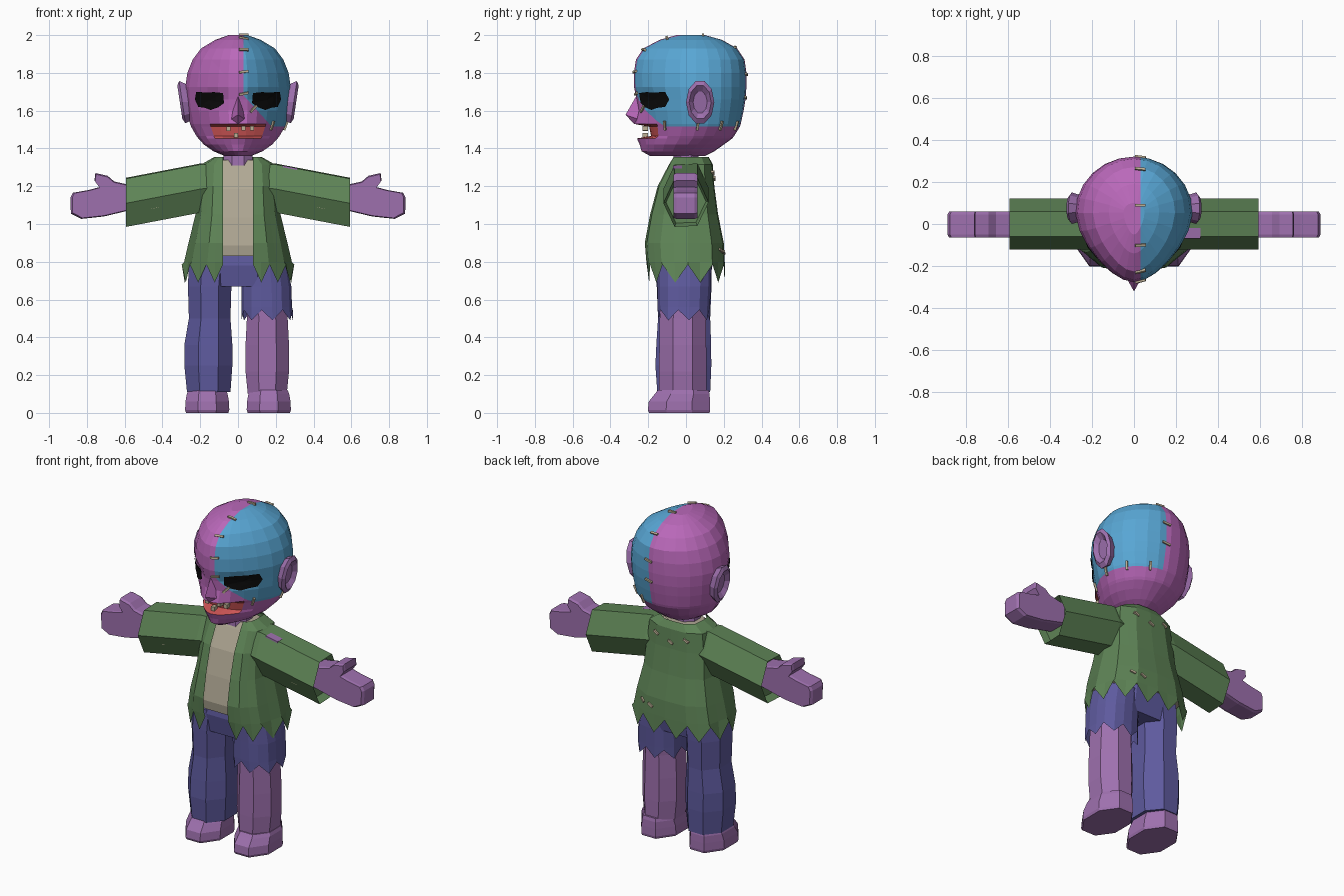
import bpy, bmesh, math
from mathutils import Vector, Matrix
from mathutils.bvhtree import BVHTree

if "Cube" in bpy.data.objects:
    bpy.data.objects.remove(bpy.data.objects["Cube"])

def lin(c):
    c /= 255
    return c / 12.92 if c < 0.04 else ((c + 0.055) / 1.055) ** 2.4

def mat(name, r, g, b):
    m = bpy.data.materials.new(name)
    m.diffuse_color = (lin(r), lin(g), lin(b), 1)
    m.use_nodes = True
    m.node_tree.nodes["Principled BSDF"].inputs["Base Color"].default_value = m.diffuse_color
    return m

PINK, BLUE = mat("head pink", 186, 104, 186), mat("head blue", 88, 166, 212)
SKIN, GREEN = mat("skin purple", 158, 112, 174), mat("jacket green", 94, 132, 86)
INDIGO, SHIRT = mat("trouser indigo", 94, 90, 158), mat("shirt beige", 176, 168, 148)
BLACK, RED = mat("eye black", 10, 10, 10), mat("mouth red", 208, 86, 86)
CREAM = mat("stitch cream", 190, 176, 150)

def finish(name, bm, *mats, normals=True):
    if normals:
        bmesh.ops.recalc_face_normals(bm, faces=bm.faces)
    me = bpy.data.meshes.new(name)
    bm.to_mesh(me)
    ob = bpy.data.objects.new(name, me)
    bpy.context.collection.objects.link(ob)
    for m in mats:
        me.materials.append(m)
    return ob

def loft(rings, closed=True, caps=True):
    bm = bmesh.new()
    vs = [[bm.verts.new(p) for p in r] for r in rings]
    n = len(vs[0])
    for a, b in zip(vs, vs[1:]):
        for i in range(n if closed else n - 1):
            j = (i + 1) % n
            bm.faces.new((a[i], a[j], b[j], b[i]))
    if caps:
        bm.faces.new(vs[0])
        bm.faces.new(vs[-1])
    bmesh.ops.recalc_face_normals(bm, faces=bm.faces)
    return bm

def octagon(z, cx, cy, rx, ry, n=8, jag=0):
    k = 1 / math.cos(math.pi / 8)
    return [(cx + k * rx * max(-.924, min(.924, math.cos(t))), cy + k * ry * max(-.924, min(.924, math.sin(t))),
             z + jag * (i % 2))
            for i, t in ((i, math.tau * (i + .5 * 8 / 8) / n) for i in range(n))]

# Head: stacked tapered rings (z, half width, front y, back y, lip bump)
RINGS = [(1.36, .07, -.19, .10, 0), (1.385, .13, -.235, .15, 0), (1.42, .18, -.24, .20, -.005),
         (1.453, .21, -.235, .245, -.025), (1.466, .22, -.235, .255, .05), (1.515, .248, -.235, .285, .04),
         (1.53, .254, -.24, .29, -.035), (1.60, .268, -.255, .305, 0), (1.66, .275, -.262, .315, 0),
         (1.725, .279, -.275, .32, 0), (1.80, .268, -.276, .32, 0), (1.87, .24, -.265, .31, 0),
         (1.93, .195, -.225, .27, 0), (1.975, .12, -.14, .19, 0), (2.0, .05, -.05, .1, 0)]

def head_ring(z, w, yf, yb, bump):
    yc, pts = (yf + yb) / 2 + .03, []
    for i in range(24):
        t = math.tau * i / 24
        c = math.cos(t)
        x = w * math.sin(t) * (1 - .3 * max(0, c) ** 1.5)
        y = yc - c * ((yc - yf) if c > 0 else (yb - yc))
        if c > 0:
            y += bump * max(0, 1 - (x / .14) ** 2)
            if z == 1.66:                      # eye sockets
                y += .022 * math.exp(-((abs(x) - .13) / .05) ** 2)
        pts.append((x, y, z))
    return pts

bm = loft([head_ring(*r) for r in RINGS])
slant = Vector((.74, 0, .67))
for co, no, front in (((.03, 0, 0), (1, 0, 0), False), ((.03, 0, 1.68), slant, True)):
    fs = [f for f in bm.faces if not front or (f.calc_center_median().y < 0 and f.calc_center_median().z > 1.5)]
    geom = fs + list({e for f in fs for e in f.edges}) + list({v for f in fs for v in f.verts})
    bmesh.ops.bisect_plane(bm, geom=geom, plane_co=co, plane_no=no)
for f in bm.faces:
    c = f.calc_center_median()
    if 1.458 < c.z < 1.525 and abs(c.x) < .125 and c.y < 0:
        f.material_index = 2
    elif c.x > .03 and c.z > 1.517 and (c.y > 0 or slant.dot(c - Vector((.03, c.y, 1.68))) > 0):
        f.material_index = 1
head_bvh = BVHTree.FromBMesh(bm)
finish("head", bm, PINK, BLUE, RED)

# Nose
bm = bmesh.new()
v = [bm.verts.new(p) for p in ((0, -.262, 1.68), (-.045, -.24, 1.55), (.045, -.24, 1.55),
                               (0, -.32, 1.578), (0, -.275, 1.53))]
for q in ((0, 1, 3), (0, 3, 2), (1, 4, 3), (2, 3, 4), (0, 2, 4, 1)):
    bm.faces.new([v[i] for i in q])
finish("nose", bm, PINK)

# Eyes: plates laid on the head surface
EYE = [(.07, 1.64), (.075, 1.695), (.12, 1.7), (.17, 1.698), (.215, 1.7), (.222, 1.66), (.205, 1.62),
       (.17, 1.615), (.14, 1.603), (.10, 1.618)]
for s in (1, -1):
    bm = bmesh.new()
    def on_head(x, z):
        p, n, _, _ = head_bvh.ray_cast(Vector((s * x, -1, z)), Vector((0, 1, 0)))
        return bm.verts.new(p + n * .007)
    mid = on_head(.145, 1.655)
    rings = [[on_head(.145 + (x - .145) * k, 1.655 + (z - 1.655) * k) for x, z in EYE] for k in (.5, 1)]
    for i in range(len(EYE)):
        j = (i + 1) % len(EYE)
        q = [(mid, rings[0][i], rings[0][j]), (rings[0][i], rings[1][i], rings[1][j], rings[0][j])]
        for f in q:
            bm.faces.new(f if s < 0 else f[::-1])
    bmesh.ops.recalc_face_normals(bm, faces=bm.faces)
    if sum(f.normal.y for f in bm.faces) > 0:
        bmesh.ops.reverse_faces(bm, faces=bm.faces)
    finish("eye", bm, BLACK, normals=False)

# Ears: dished ovals leaning outward at the top
for s in (1, -1):
    rings = []
    for x, k in ((.235, .75), (.295, 1), (.308, .78), (.285, .5)):
        ring = []
        for i in range(10):
            t = math.tau * i / 10
            y, z = .075 + .075 * k * math.cos(t), 1.645 + .118 * k * math.sin(t)
            ring.append((s * (x + (z - 1.645) * .15), y, z))
        rings.append(ring)
    finish("ear", loft(rings), SKIN)

# Stitches and teeth
def box(name, m, matrix, size):
    bm = bmesh.new()
    bmesh.ops.create_cube(bm, size=1, matrix=matrix @ Matrix.Diagonal((*size, 1)))
    finish(name, bm, m)

def stitch(bvh, origin, direction, along, length=.05):
    p, n, _, _ = bvh.ray_cast(Vector(origin) + Vector(direction) * 2, -Vector(direction))
    if p:
        a = (Vector(along) - n * n.dot(Vector(along))).normalized()
        r = Matrix((a, n.cross(a), n)).transposed().to_4x4()
        box("stitch", CREAM, Matrix.Translation(p) @ r, (length, .012, .018))

for d in (6, 26, 46, 68, 100, 130, 155, 178):
    a = math.radians(d)
    stitch(head_bvh, (.03, .03, 1.66), (0, -math.cos(a), math.sin(a)), (1, 0, .15))
for d in (50, 95, 125, 155):
    a = math.radians(d)
    stitch(head_bvh, (0, .04, 1.522), (math.sin(a), -math.cos(a), 0), (.1, .1, 1))
stitch(head_bvh, (.08, 0, 1.61), (0, -1, 0), (1, 0, .8))
for x, z in ((-.05, 1.505), (.03, 1.507), (.075, 1.507), (-.01, 1.47)):
    box("tooth", CREAM, Matrix.Translation((x, -.215, z)), (.022, .03, .024))

# Neck
finish("neck", loft([octagon(1.30, 0, 0, .08, .07), octagon(1.40, 0, 0, .075, .065)]), SKIN)

# Jacket and shirt share one cross-section
def section(z, w, yf, yb):
    half = [(.08 + (w - .08) * t, y) for t, y in
            ((0, yf), (.4, yf * .95), (.8, yf * .62), (1, .01), (.85, yb * .68))] + [(w * .5, yb * .97)]
    pts = [(x, y, z) for x, y in half] + [(0, yb, z)] + [(-x, y, z) for x, y in half[::-1]]
    out = [pts[0]]
    for a, b in zip(pts, pts[1:]):
        out += [tuple((Vector(a) + Vector(b)) / 2), b]
    return out

TORSO = [(1.355, .125, -.065, .12), (1.315, .195, -.09, .142), (1.2, .21, -.15, .15), (1.05, .225, -.19, .17),
         (.9, .262, -.218, .2), (.8, .285, -.21, .205)]
hem = [(x, y, .69 if i % 2 else .785) for i, (x, y, z) in enumerate(section(.74, .298, -.2, .207))]
bm = loft([section(*t) for t in TORSO] + [hem], closed=False, caps=False)
jacket_bvh = BVHTree.FromBMesh(bm)
finish("jacket", bm, GREEN)
finish("shirt", loft([section(max(z - .015, .83), w - .02, yf + .014, yb - .025) for z, w, yf, yb in TORSO]), SHIRT)
for x, z in ((-.1, 1.27), (0, 1.24), (.1, 1.27), (.16, .86), (.1, .85)):
    stitch(jacket_bvh, (x, 0, z), (0, 1, 0), (1, 0, .5), .035)

# Sleeves and hands
CUFF = [(-.06, 1.24), (.06, 1.245), (.12, 1.115), (.06, .99), (-.06, .985), (-.12, 1.11)]
HAND = [(.50, 1.09), (.50, 1.20), (.587, 1.21), (.655, 1.225), (.69, 1.255), (.755, 1.27), (.76, 1.23), (.735, 1.195),
        (.79, 1.18), (.875, 1.165), (.887, 1.14), (.885, 1.055), (.83, 1.027), (.71, 1.04)]
for s in (1, -1):
    def cuff(x, dz, k=1):
        return [(s * x, y * k, 1.11 + (z - 1.11) * k + dz) for y, z in CUFF]
    finish("sleeve", loft([cuff(.12, .085, .9), cuff(.2, .075), cuff(.592, 0), cuff(.55, .005, .88)]), GREEN)
    finish("hand", loft([[(s * (.69 + (x - .69) * k), y, 1.13 + (z - 1.13) * k) for x, z in HAND]
                         for y, k in ((-.065, .95), (-.05, 1), (.045, 1), (.06, .95))]), SKIN)
    stitch_at = Matrix.Translation((s * .44, -.088, 1.09))
    box("sleeve_stitch", CREAM, stitch_at @ Matrix.Rotation(s * .2, 4, 'Y'), (.04, .012, .012))
box("shoulder_tear", SKIN, Matrix.Translation((.275, -.045, 1.298)) @ Matrix.Rotation(.19, 4, 'Y'), (.08, .05, .009))

# Trousers: hips, one long leg, one torn short leg
finish("hips", loft([octagon(.86, 0, -.01, .2, .14), octagon(.78, 0, -.01, .24, .15),
                     octagon(.67, 0, -.01, .24, .13)]), INDIGO)
finish("long_trouser_leg", loft([octagon(*r) for r in (
    (.80, -.14, -.01, .12, .145), (.67, -.15, -.01, .115, .145), (.5, -.15, -.01, .11, .138),
    (.36, -.157, -.012, .127, .145), (.25, -.157, -.014, .127, .148), (.11, -.155, -.012, .115, .14))]), INDIGO)
finish("torn_trouser_leg", loft([octagon(.80, .14, -.01, .12, .145, 16), octagon(.67, .15, -.01, .132, .142, 16),
                                 octagon(.56, .152, -.012, .134, .138, 16),
                                 octagon(.49, .154, -.012, .136, .136, 16, .055)], caps=False), INDIGO)
finish("bare_leg", loft([octagon(*r) for r in (
    (.68, .15, -.015, .11, .12), (.5, .155, -.017, .108, .122), (.36, .155, -.017, .115, .124),
    (.22, .155, -.017, .115, .126), (.10, .155, -.017, .103, .126))]), SKIN)

# Feet
for s in (1, -1):
    finish("foot", loft([octagon(z, s * .163, cy, rx, ry) for z, cy, rx, ry in (
        (0, -.035, .112, .16), (.015, -.037, .117, .165), (.06, -.035, .115, .162),
        (.10, -.02, .108, .145), (.12, -.015, .1, .135))]), SKIN)
